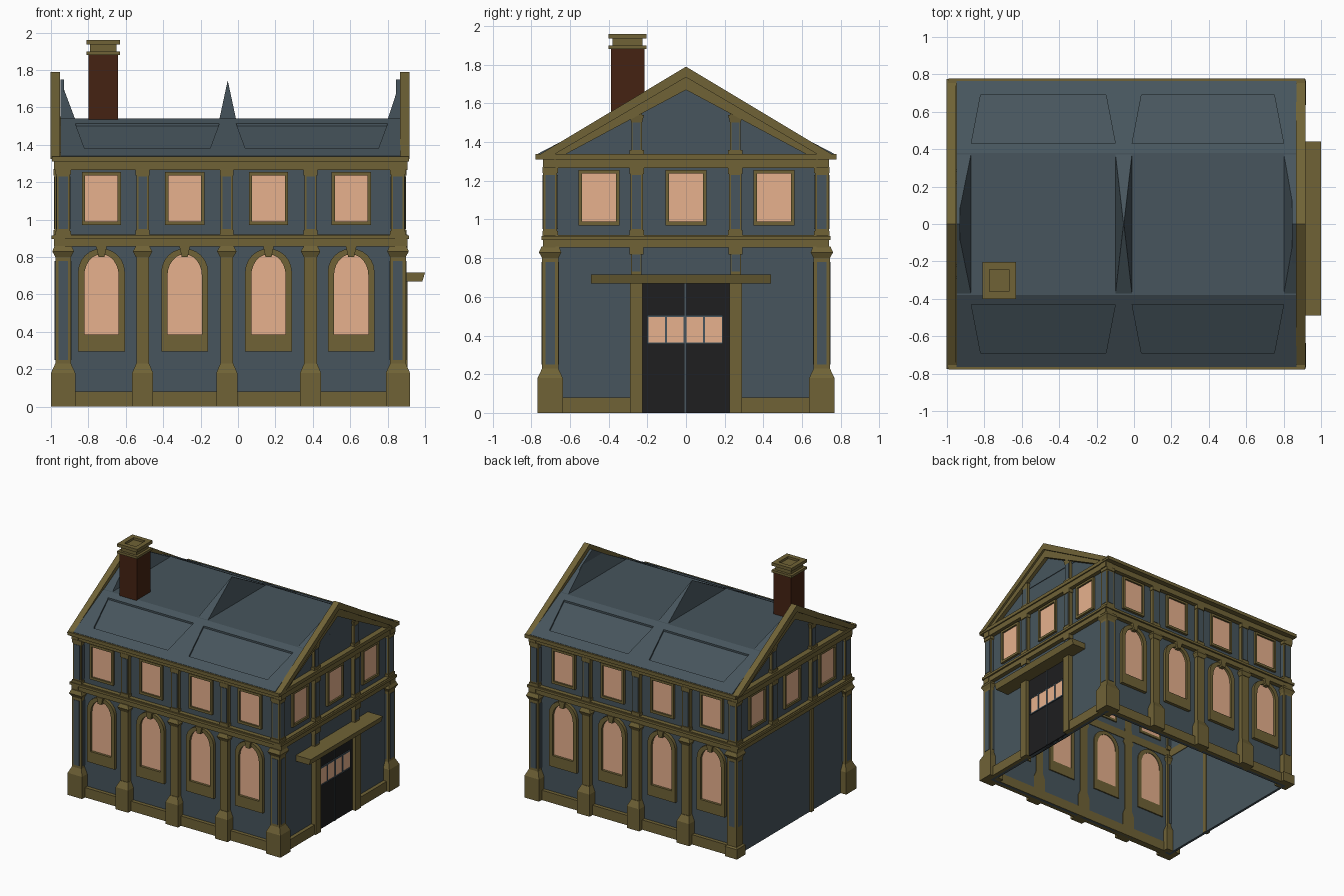
import bpy, bmesh, math

if "Cube" in bpy.data.objects:
    bpy.data.objects.remove(bpy.data.objects["Cube"])

def mat(name, r, g, b):
    m = bpy.data.materials.new(name)
    m.diffuse_color = (r, g, b, 1)
    m.use_nodes = True
    m.node_tree.nodes["Principled BSDF"].inputs["Base Color"].default_value = m.diffuse_color
    return m

BLUE = mat("slate blue", .063, .091, .109)
OLIVE = mat("olive stone", .16, .123, .037)
GLASS = mat("warm window", .80, .44, .27)
BLACK = mat("door black", .013, .013, .014)
BRICK = mat("chimney brown", .060, .016, .006)

# outer wall plane of each side; local frame is (u along wall, d outward, z up)
WALL = {'front': .70, 'back': .70, 'right': .865, 'left': .95}

def place(side, u, d, z):
    w = WALL[side] + d
    return {'front': (u, -w, z), 'back': (u, w, z),
            'right': (w, u, z), 'left': (-w, u, z)}[side]

parts = {}

def part(name, material):
    if name not in parts:
        parts[name] = (bmesh.new(), material)
    return parts[name][0]

def loft(bm, a, b):
    """Closed solid between two loops of equal length."""
    va, vb = [bm.verts.new(p) for p in a], [bm.verts.new(p) for p in b]
    n = len(a)
    bm.faces.new(va)
    bm.faces.new(vb[::-1])
    for i in range(n):
        j = (i + 1) % n
        bm.faces.new((va[i], vb[i], vb[j], va[j]))

def prism(bm, side, pts, d0, d1):
    loft(bm, [place(side, u, d0, z) for u, z in pts], [place(side, u, d1, z) for u, z in pts])

def box(bm, side, u0, u1, d0, d1, z0, z1):
    prism(bm, side, [(u0, z0), (u1, z0), (u1, z1), (u0, z1)], d0, d1)

def tube(bm, loops):
    """Ring-shaped solid through four matching loops."""
    loops = [[bm.verts.new(p) for p in l] for l in loops]
    n = len(loops[0])
    for k in range(4):
        a, b = loops[k], loops[(k + 1) % 4]
        for i in range(n):
            j = (i + 1) % n
            bm.faces.new((a[i], a[j], b[j], b[i]))

def ring(bm, side, outer, inner, d0, d1):
    tube(bm, [[place(side, u, d, z) for u, z in pts]
              for pts, d in ((outer, d0), (outer, d1), (inner, d1), (inner, d0))])

def rect(x0, x1, y0, y1, z):
    return [(x0, y0, z), (x1, y0, z), (x1, y1, z), (x0, y1, z)]

def square(x, y, h, z):
    return rect(x - h, x + h, y - h, y + h, z)

def arch(u, hw, z0, spring, rise, n=12):
    pts = [(u - hw, z0), (u + hw, z0)]
    return pts + [(u + hw * math.cos(math.pi * i / n), spring + rise * math.sin(math.pi * i / n))
                  for i in range(n + 1)]

def pane(u, hw, z0, z1):
    return [(u - hw, z0), (u + hw, z0), (u + hw, z1), (u - hw, z1)]

def square_window(side, u):
    outer, inner = pane(u, .105, .97, 1.255), pane(u, .087, .99, 1.237)
    ring(part("upper_window_frames", OLIVE), side, outer, inner, -.03, .02)
    prism(part("upper_window_panes", GLASS), side, inner, -.025, .006)

def arched_window(side, u):
    outer, inner = arch(u, .125, .295, .72, .125), arch(u, .092, .385, .70, .115)
    ring(part("arched_window_frames", OLIVE), side, outer, inner, -.03, .026)
    prism(part("arched_window_panes", GLASS), side, inner, -.025, .006)
    prism(part("keystones", OLIVE), side,
          [(u - .016, .80), (u + .016, .80), (u + .028, .855), (u - .028, .855)], 0, .042)

def block(bm, side, u, z0, h0, d0, z1, h1, d1):
    """Tapering block against a wall."""
    loft(bm, [place(side, u + s * h0, d, z0) for s, d in ((-1, -.025), (1, -.025), (1, d0), (-1, d0))],
         [place(side, u + s * h1, d, z1) for s, d in ((-1, -.025), (1, -.025), (1, d1), (-1, d1))])

def upper_pilaster(side, u):
    bm = part("upper_pilasters", OLIVE)
    block(bm, side, u, .91, .033, .03, 1.27, .033, .03)
    for z0, z1 in ((.91, .945), (1.235, 1.27)):
        block(bm, side, u, z0, .037, .037, z1, .037, .037)
    box(part("pilaster_inlays", BLUE), side, u - .023, u + .023, .025, .034, .95, 1.23)

# long walls with four bays each
for side in ('front', 'back'):
    box(part("long_walls", BLUE), side, -.95, .865, -.02, 0, 0, 1.34)
    box(part("plinth", OLIVE), side, -.9, .82, -.025, .03, 0, .08)
    for u in (-.73, -.285, .163, .605):
        square_window(side, u)
        arched_window(side, u)
    for u in (-.51, -.06, .388):
        bm = part("lower_pilasters", OLIVE)
        block(bm, side, u, 0, .056, .068, .18, .056, .068)
        block(bm, side, u, .18, .056, .068, .23, .035, .042)
        block(bm, side, u, .23, .034, .038, .81, .034, .038)
        block(bm, side, u, .80, .036, .042, .83, .052, .055)
        block(bm, side, u, .83, .052, .055, .86, .036, .042)
        upper_pilaster(side, u)

# gable walls with raking trim
for side in ('right', 'left'):
    prism(part("gable_walls", BLUE), side,
          [(-.7, 0), (.7, 0), (.7, 1.34), (0, 1.75), (-.7, 1.34)], -.02, 0)
    for u in (-.45, 0, .455):
        square_window(side, u)
    for u in (-.255, .255):
        upper_pilaster(side, u)
        bm = part("gable_posts", OLIVE)
        block(bm, side, u, 1.33, .028, .025, 1.55, .028, .025)
        block(bm, side, u, 1.33, .038, .032, 1.36, .038, .032)
        block(bm, side, u, 1.50, .028, .025, 1.54, .038, .032)
        box(part("pilaster_inlays", BLUE), side, u - .021, u + .021, .02, .029, 1.36, 1.50)
    bm = part("gable_trim", OLIVE)
    for peak, low, ipeak, ilow, d in ((1.76, .735, 1.67, .645, .035), (1.79, .775, 1.735, .70, .052)):
        prism(bm, side, [(-low, 1.325), (0, peak), (low, 1.325), (ilow, 1.325), (0, ipeak), (-ilow, 1.325)],
              .002, d)

# horizontal bands around the whole building
bm = part("cornice_bands", OLIVE)
for side in WALL:
    lo, hi = (-.985, .905) if side in ('front', 'back') else (-.74, .74)
    box(bm, side, lo, hi, -.025, .035, .855, .92)
    box(bm, side, lo - .008, hi + .008, -.02, .048, .895, .915)
    box(bm, side, lo, hi, -.025, .035, 1.265, 1.325)
    e = .035 if side in ('right', 'left') else .008
    box(bm, side, lo - e, hi + e, -.02, .045 if e > .01 else .078, 1.31, 1.338)

# corner columns
for x in (-.935, .855):
    for y in (-.702, .702):
        bm = part("corner_columns", OLIVE)
        steps = [(0, .065), (.18, .065), (.23, .042), (.80, .042), (.83, .058), (.86, .045)]
        if x < 0 and y > 0:
            steps = [(0, .055), (.08, .055), (.09, .042)] + steps[3:]
        for (z0, h0), (z1, h1) in zip(steps, steps[1:]):
            loft(bm, square(x, y, h0, z0), square(x, y, h1, z1))
        loft(bm, square(x, y, .036, .91), square(x, y, .036, 1.27))
        for z in (.91, 1.24):
            loft(bm, square(x, y, .041, z), square(x, y, .041, z + .03))
        inlay = part("pilaster_inlays", BLUE)
        for z0, z1, h in ((.25, .78, .045), (.95, 1.23, .039)):
            loft(inlay, rect(x - .025, x + .025, y - h, y + h, z0), rect(x - .025, x + .025, y - h, y + h, z1))
            loft(inlay, rect(x - h, x + h, y - .025, y + .025, z0), rect(x - h, x + h, y - .025, y + .025, z1))

# left side: one plain strip
box(part("left_wall_strip", OLIVE), 'left', -.27, -.235, -.025, .015, 0, .86)

# entrance on the right side
for s in (-1, 1):
    box(part("plinth", OLIVE), 'right', min(s * .225, s * .66), max(s * .225, s * .66), -.025, .03, 0, .08)
    bm = part("door_posts", OLIVE)
    block(bm, 'right', s * .257, 0, .033, .04, .68, .033, .04)
    block(bm, 'right', s * .257, .68, .028, .03, .86, .028, .03)
    block(bm, 'right', s * .257, .82, .036, .04, .86, .036, .04)
    box(part("pilaster_inlays", BLUE), 'right', s * .257 - .021, s * .257 + .021, .025, .034, .73, .82)
box(part("double_door", BLACK), 'right', -.225, .225, -.03, .01, 0, .67)
for u in (-.152, -.055, .045, .142):
    ring(part("door_pane_frames", BLUE), 'right', pane(u, .05, .355, .505), pane(u, .043, .365, .495), -.035, .018)
    prism(part("door_panes", GLASS), 'right', pane(u, .044, .364, .496), -.034, .014)
box(part("door_seam", BLUE), 'right', -.007, .001, .005, .016, 0, .67)
loft(part("canopy", OLIVE), rect(.865, .985, -.49, .44, .668), rect(.865, 1.0, -.49, .44, .716))

# truncated roof with raised ribs around shallow panels, and pointed ridge remnants
bm = part("roof", BLUE)
half = [(.75, 1.33), (.395, 1.518), (.38, 1.54)]
under = [(.37, 1.50), (.70, 1.325)]
outline = [(-u, z) for u, z in half] + half[::-1] + under[::-1] + [(-u, z) for u, z in under]
loft(bm, [(-.95, u, z) for u, z in outline], [(.87, u, z) for u, z in outline])

def slope(pts, s, drop):
    return [(x, s * y, 1.54 - (y - .38) * .519 - drop) for x, y in pts]

for s in (-1, 1):
    for x0, x1 in ((-.95, -.055), (-.055, .87)):
        a, b = (x0 + .08, x1 - .045) if x0 < -.5 else (x0 + .045, x1 - .07)
        outer = [(x0, .38), (x1, .38), (x1, .765), (x0, .765)]
        inner = [(a, .43), (b, .43), (b - .05, .69), (a + .05, .69)]
        tube(part("roof_ribs", BLUE), [slope(outer, s, .02), slope(outer, s, 0),
                                       slope(inner, s, 0), slope(inner, s, .02)])
bm = part("roof_ridge_points", BLUE)
for x0, x1, ax in ((-.1, -.01, -.055), (-.95, -.87, -.948), (.80, .87, .868)):
    loft(bm, rect(x0, x1, -.38, .38, 1.535), square(ax, 0, .001, 1.74))

# chimney with a two-tier cap and sunken top
CX, CY = -.72, -.302

def layer(h, z):
    return rect(CX - h, CX + h, CY - h - .008, CY + h + .008, z)

loft(part("chimney_shaft", BRICK), layer(.079, 1.40), layer(.079, 1.88))
bm = part("chimney_cap", OLIVE)
loft(bm, layer(.09, 1.88), layer(.09, 1.90))
loft(bm, layer(.07, 1.90), layer(.07, 1.942))
tube(bm, [layer(.09, 1.935), layer(.09, 1.96), layer(.052, 1.96), layer(.052, 1.935)])

# turn the collected parts into objects
for name, (bm, material) in parts.items():
    bmesh.ops.recalc_face_normals(bm, faces=bm.faces)
    me = bpy.data.meshes.new(name)
    bm.to_mesh(me)
    bm.free()
    me.materials.append(material)
    if name.startswith("arched"):
        me.shade_smooth()
        me.set_sharp_from_angle(angle=math.radians(35))
    bpy.context.collection.objects.link(bpy.data.objects.new(name, me))
